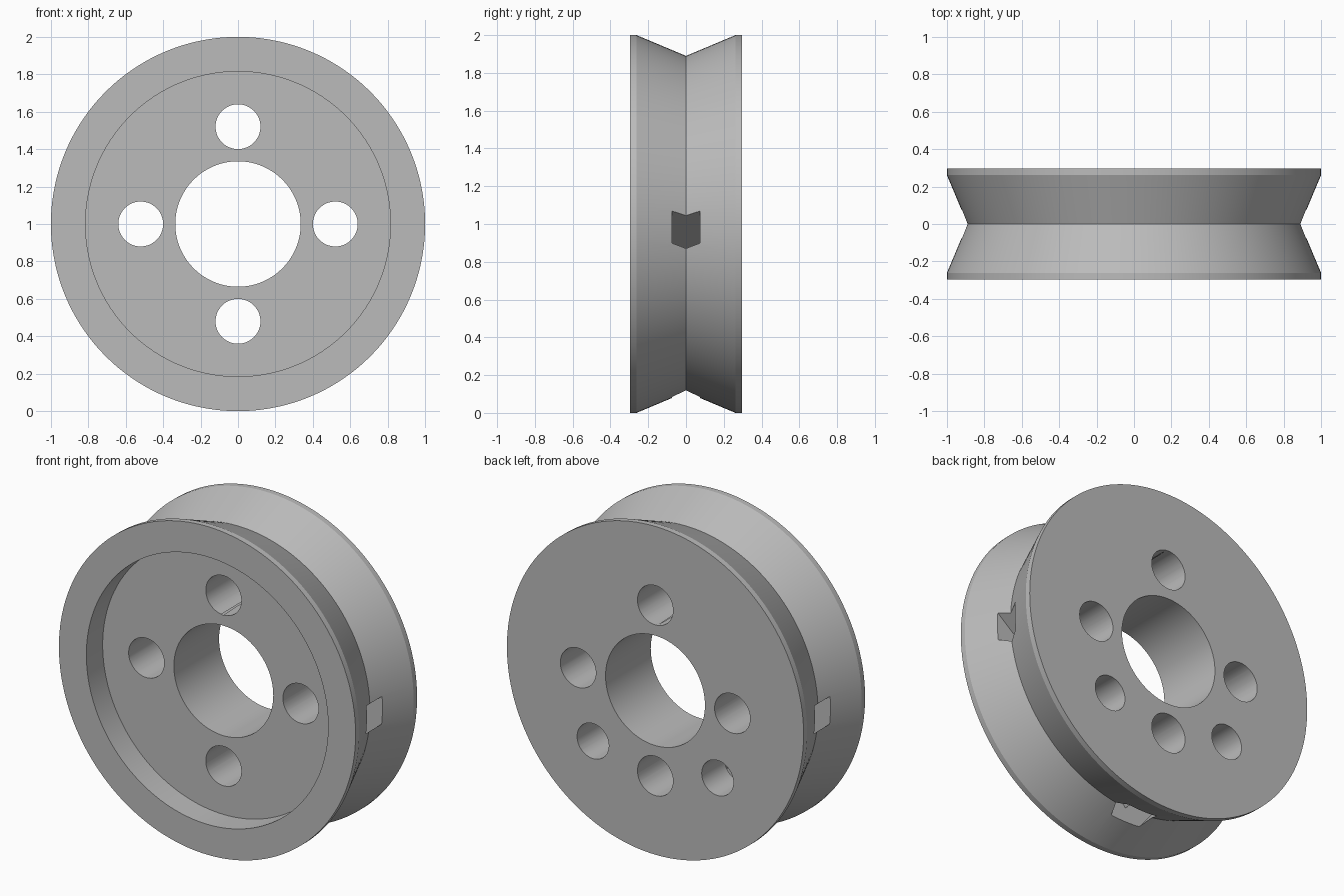
import bpy, bmesh, math
from mathutils import Matrix, Vector

if "Cube" in bpy.data.objects:
    bpy.data.objects.remove(bpy.data.objects["Cube"])

HALF = 0.296      # half width of the wheel
CENTER = Vector((0, 0, 1))

grey = bpy.data.materials.new("grey")
grey.diffuse_color = (0.5, 0.5, 0.5, 1)
grey.use_nodes = True
grey.node_tree.nodes["Principled BSDF"].inputs["Base Color"].default_value = grey.diffuse_color


def make_object(name, bm):
    bmesh.ops.recalc_face_normals(bm, faces=bm.faces)
    mesh = bpy.data.meshes.new(name)
    bm.to_mesh(mesh)
    bm.free()
    obj = bpy.data.objects.new(name, mesh)
    bpy.context.collection.objects.link(obj)
    mesh.materials.append(grey)
    return obj


def lathe(name, profile, steps=144):
    """Spin a closed (radius, y) profile around the y axis."""
    bm = bmesh.new()
    rings = []
    for i in range(steps):
        a = 2 * math.pi * i / steps
        rings.append([bm.verts.new((r * math.cos(a), y, 1 + r * math.sin(a)))
                      for r, y in profile])
    n = len(profile)
    for i in range(steps):
        a, b = rings[i], rings[(i + 1) % steps]
        for j in range(n):
            k = (j + 1) % n
            bm.faces.new((a[j], a[k], b[k], b[j]))
    return make_object(name, bm)


def hole_cutter(name, x, z, radius, y0, y1):
    bm = bmesh.new()
    place = (Matrix.Translation((x, (y0 + y1) / 2, 1 + z))
             @ Matrix.Rotation(math.pi / 2, 4, 'X'))
    bmesh.ops.create_cone(bm, cap_ends=True, segments=48, radius1=radius,
                          radius2=radius, depth=y1 - y0, matrix=place)
    return make_object(name, bm)


def tunnel_cutter(name, start, end, height, width):
    """Square bar in the xz plane running from start to beyond end."""
    d = Vector((end[0] - start[0], 0, end[1] - start[1]))
    length = d.length + 0.12
    d.normalize()
    mid = CENTER + Vector((start[0], 0, start[1])) + d * length / 2
    bm = bmesh.new()
    place = (Matrix.Translation(mid)
             @ Matrix.Rotation(math.atan2(-d.z, d.x), 4, 'Y')
             @ Matrix.Diagonal((length, width, height, 1)))
    bmesh.ops.create_cube(bm, size=1, matrix=place)
    return make_object(name, bm)


# Grooved wheel with centre bore and shallow front recess
wheel = lathe("grooved_wheel", [
    (0.335, -HALF + 0.157), (0.815, -HALF + 0.157), (0.815, -HALF),
    (1.0, -HALF), (1.0, -0.262), (0.89, 0), (1.0, 0.262), (1.0, HALF),
    (0.335, HALF)])

cutters = []
# Four through holes
for i in range(4):
    a = i * math.pi / 2
    cutters.append(hole_cutter("through_hole_cutter", 0.52 * math.cos(a),
                               0.52 * math.sin(a), 0.12, -0.5, 0.5))
# Two blind rear holes, each with cord tunnels to the side and bottom of the groove
for s in (-1, 1):
    pocket = (0.42 * s, -0.42)
    cutters.append(hole_cutter("blind_hole_cutter", *pocket, 0.107, -0.076, 0.5))
    for mouth in ((0.9 * s, -0.03), (0.03 * s, -0.9)):
        cutters.append(tunnel_cutter("tunnel_cutter", pocket, mouth, 0.13, 0.15))

for c in cutters:
    c.hide_render = True
    mod = wheel.modifiers.new("cut", 'BOOLEAN')
    mod.operation = 'DIFFERENCE'
    mod.solver = 'EXACT'
    mod.object = c

# Apply the cuts, remove the cutters and shade
bpy.context.view_layer.objects.active = wheel
wheel.select_set(True)
for mod in list(wheel.modifiers):
    bpy.ops.object.modifier_apply(modifier=mod.name)
for c in cutters:
    bpy.data.objects.remove(c)
bpy.ops.object.shade_smooth_by_angle(angle=math.radians(20))
